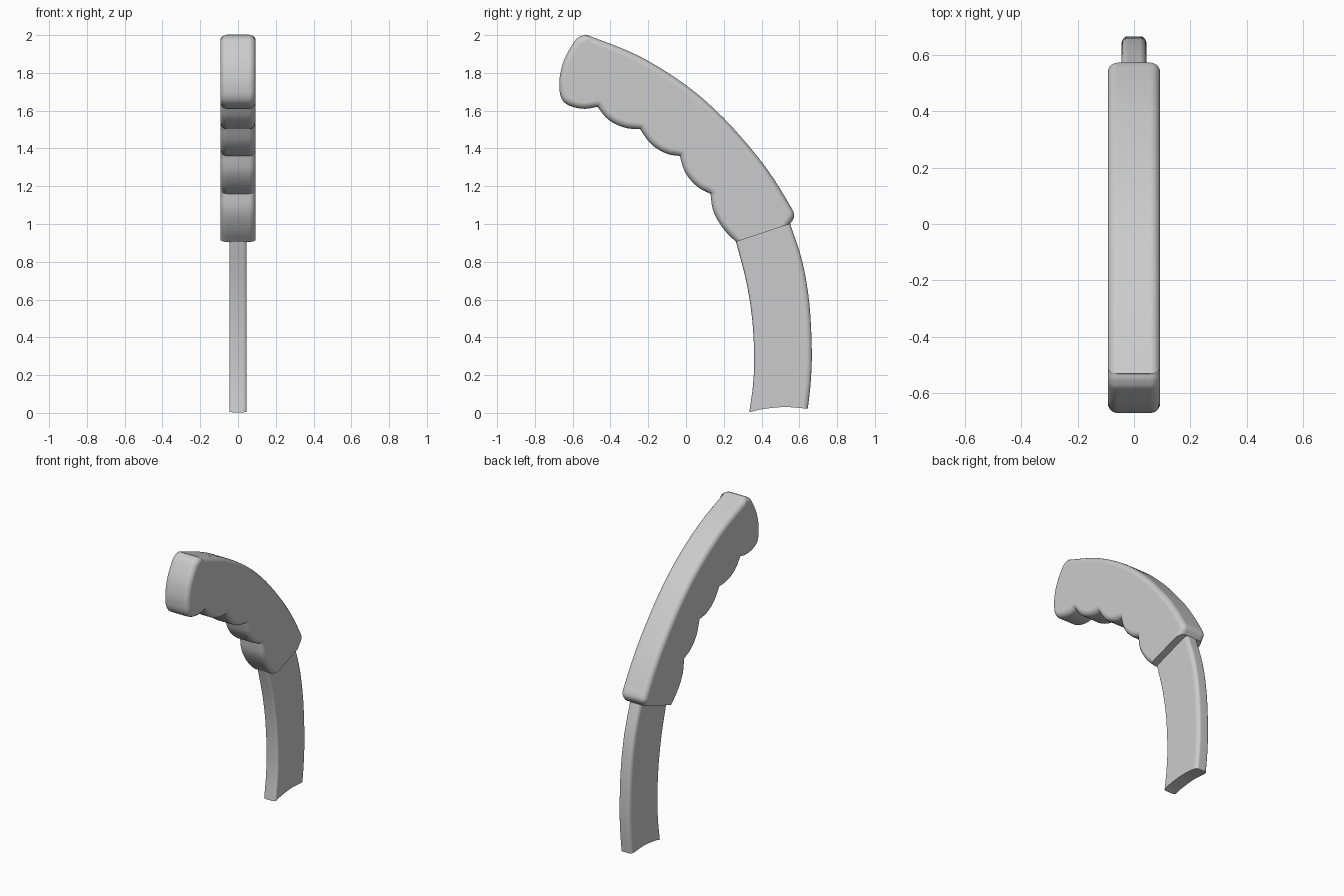
import bpy, bmesh, math
from mathutils import Vector

if "Cube" in bpy.data.objects:
    bpy.data.objects.remove(bpy.data.objects["Cube"])

grey = bpy.data.materials.new("plain grey")
grey.diffuse_color = (0.6, 0.6, 0.6, 1)
grey.use_nodes = True
grey.node_tree.nodes["Principled BSDF"].inputs["Base Color"].default_value = grey.diffuse_color


def spline(points, steps):
    """Smooth curve through (y, z) points."""
    p = [Vector(q) for q in points]
    p = [2 * p[0] - p[1]] + p + [2 * p[-1] - p[-2]]
    out = []
    for i in range(1, len(p) - 2):
        a, b, c, d = p[i - 1:i + 3]
        for k in range(steps):
            t = k / steps
            out.append(0.5 * (2 * b + (c - a) * t + (2 * a - 5 * b + 4 * c - d) * t ** 2
                              + (3 * b - a - 3 * c + d) * t ** 3))
    return out


def inset(outline, amount):
    """Move every edge inward by its own radius times amount."""
    result = []
    n = len(outline)
    for i in range(n):
        p0, r0 = outline[i - 1]
        p1, r1 = outline[i]
        p2 = outline[(i + 1) % n][0]
        d0, d1 = (p1 - p0).normalized(), (p2 - p1).normalized()
        n0, n1 = Vector((-d0.y, d0.x)), Vector((-d1.y, d1.x))
        o0, o1 = r0 * amount, r1 * amount
        det = n0.x * n1.y - n0.y * n1.x
        if abs(det) < 0.02:
            move = (n0 + n1).normalized() * (o0 + o1) / 2
        else:
            move = Vector((o0 * n1.y - o1 * n0.y, n0.x * o1 - n1.x * o0)) / det
        result.append(p1 + move)
    return result


def rounded_slab(name, sections, half, radius, steps=4, arc=5):
    """Counterclockwise (y, z) outline made into a slab with rounded rims."""
    outline = [(p, r) for pts, r in sections for p in spline(pts, steps if len(pts) > 2 else 1)]
    levels = []
    for k in range(arc + 1):
        a = k / arc * math.pi / 2
        levels.append((1 - math.cos(a), half - radius * (1 - math.sin(a))))
    rings = [(t, -x) for t, x in reversed(levels)] + levels
    bm = bmesh.new()
    loops = [[bm.verts.new((x, p.x, p.y)) for p in inset(outline, t)] for t, x in rings]
    n = len(outline)
    for a, b in zip(loops, loops[1:]):
        for i in range(n):
            j = (i + 1) % n
            bm.faces.new((a[i], a[j], b[j], b[i]))
    bm.faces.new(loops[0][::-1])
    bm.faces.new(loops[-1])
    bmesh.ops.recalc_face_normals(bm, faces=bm.faces)
    mesh = bpy.data.meshes.new(name)
    bm.to_mesh(mesh)
    bm.free()
    mesh.materials.append(grey)
    obj = bpy.data.objects.new(name, mesh)
    bpy.context.collection.objects.link(obj)
    bpy.ops.object.select_all(action='DESELECT')
    obj.select_set(True)
    bpy.context.view_layer.objects.active = obj
    bpy.ops.object.shade_smooth_by_angle(angle=math.radians(35))
    mod = obj.modifiers.new("clean shading", 'WEIGHTED_NORMAL')
    mod.keep_sharp = True
    return obj


# Grip: flat lower end, curved back, rounded nose, five finger bumps
R = 0.035
rounded_slab("grip", [
    ([(0.265, 0.905), (0.55, 1.0)], 0.0),
    ([(0.55, 1.0), (0.57, 1.03), (0.57, 1.06), (0.545, 1.107), (0.48, 1.215), (0.38, 1.355),
      (0.2, 1.56), (0, 1.735), (-0.25, 1.89), (-0.5, 1.991), (-0.535, 2.0), (-0.565, 1.99),
      (-0.592, 1.965), (-0.645, 1.87), (-0.668, 1.78), (-0.67, 1.72), (-0.663, 1.675),
      (-0.64, 1.64), (-0.59, 1.617), (-0.53, 1.61), (-0.468, 1.62)], R),
    ([(-0.468, 1.62), (-0.425, 1.565), (-0.375, 1.53), (-0.31, 1.507), (-0.243, 1.502)], R),
    ([(-0.243, 1.502), (-0.2, 1.44), (-0.155, 1.4), (-0.095, 1.37), (-0.033, 1.36)], R),
    ([(-0.033, 1.36), (-0.01, 1.285), (0.025, 1.232), (0.075, 1.187), (0.13, 1.16)], R),
    ([(0.13, 1.16), (0.14, 1.085), (0.165, 1.025), (0.21, 0.96), (0.265, 0.905)], R),
], 0.093, R)

# Shaft: curved bar with a softer back edge and an arched foot
rounded_slab("shaft", [
    ([(0.335, 0.003), (0.40, 0.019), (0.52, 0.031), (0.645, 0.022)], 0.0),
    ([(0.645, 0.022), (0.66, 0.16), (0.666, 0.33), (0.653, 0.58), (0.616, 0.8), (0.552, 1.0)], 0.03),
    ([(0.552, 1.0), (0.262, 0.915)], 0.0),
    ([(0.262, 0.915), (0.318, 0.7), (0.35, 0.5), (0.361, 0.3), (0.355, 0.15), (0.335, 0.003)], 0.012),
], 0.045, 0.022)
